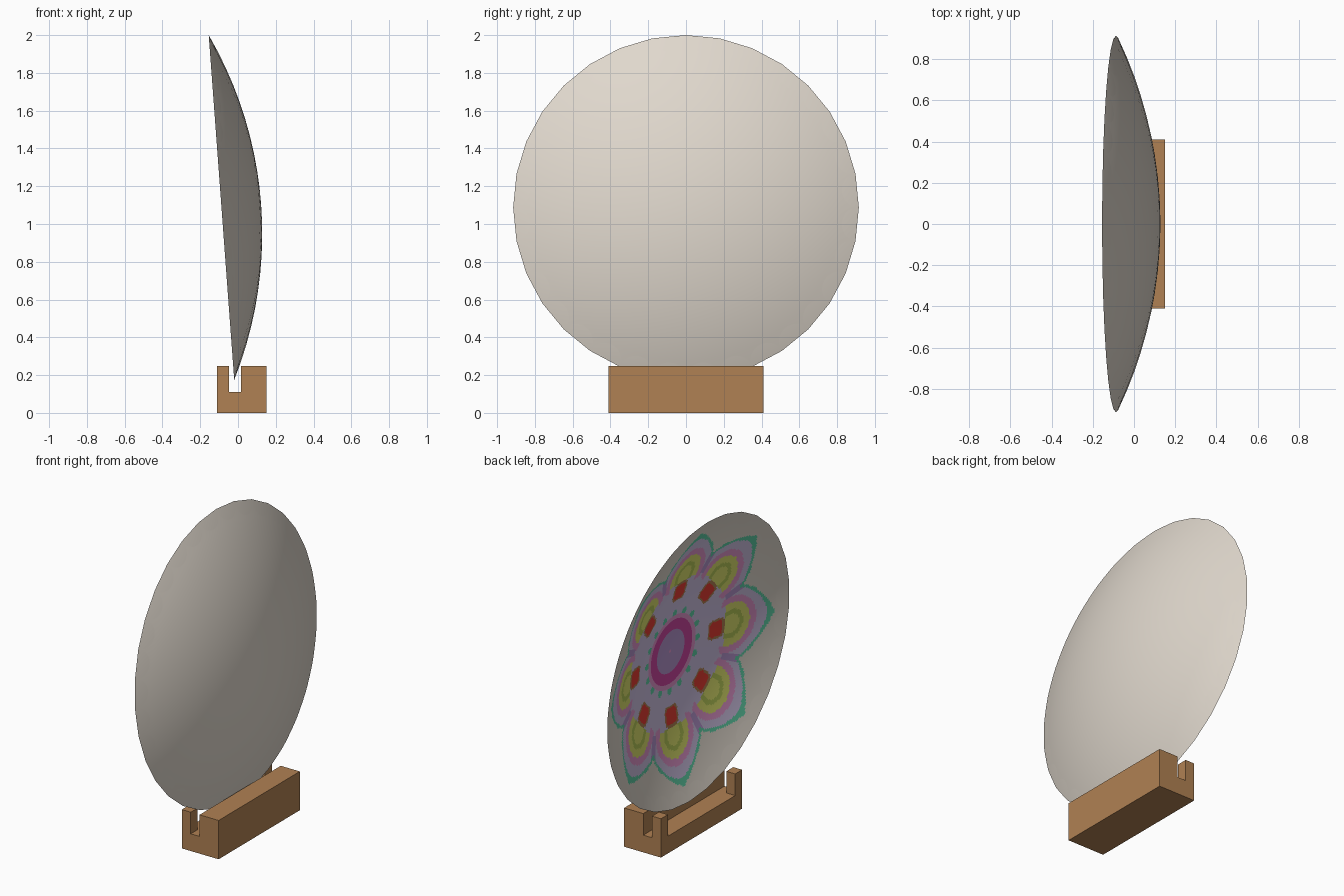
import bpy, bmesh, math
from mathutils import Vector

if "Cube" in bpy.data.objects:
    bpy.data.objects.remove(bpy.data.objects["Cube"])


def material(name, rgb):
    lin = [((c / 255 + 0.055) / 1.055) ** 2.4 for c in rgb]
    m = bpy.data.materials.new(name)
    m.diffuse_color = (*lin, 1)
    m.use_nodes = True
    m.node_tree.nodes["Principled BSDF"].inputs["Base Color"].default_value = m.diffuse_color
    return m


PALETTE = {
    "cream": (224, 216, 205), "lilac": (206, 193, 226), "pink": (226, 150, 204),
    "lime": (222, 226, 110), "olive": (182, 200, 88), "magenta": (205, 70, 160),
    "purple": (180, 148, 204), "red": (232, 60, 50), "teal": (95, 205, 165),
    "wood": (176, 129, 83)}
MATS = {n: material(n, c) for n, c in PALETTE.items()}
NAMES = list(PALETTE)

# Dish placement: tilted rim circle, spherical bowl bulging to +x
RIM_R, SIDES = 0.915, 32
CENTRE = Vector((-0.0875, 0, 1.0875))
SIDE = Vector((0, 1, 0))
UP = Vector((-0.0738, 0, 0.9973))
OUT = Vector((0.9973, 0, 0.0738))


def mandala(r, a):
    """Colour name of the eight-petalled painting at polar position r, a."""
    if r > 0.83:
        return "cream"
    # centre rosette
    for limit, name in ((0.012, "pink"), (0.14, "purple"), (0.205, "magenta"), (0.24, "pink")):
        if r < limit:
            return name
    if r < 0.262 + 0.015 * math.cos(16 * a):
        return "teal" if math.cos(16 * a) > 0.2 else "lilac"
    # fold into one petal
    step = math.pi / 4
    f = abs((a + step / 2) % step - step / 2)
    x, y = r * math.cos(f), r * math.sin(f)
    # red jewels
    jewel = ((x - 0.41) / 0.062) ** 4 + (y / 0.062) ** 4
    if jewel < 0.45:
        return "red"
    if jewel < 1.2 and x < 0.48:
        return "wood"
    # concentric petal arches
    d = math.hypot(x - 0.52, y)
    if x > 0.475:
        if d < 0.065:
            return "lime"
        if d < 0.095:
            return "olive"
        if d < 0.142:
            return "lime"
    if d < 0.185 and x > 0.44 and d > 0.142:
        return "pink"
    if r < 0.50:
        return "lilac"
    tip = max(0, 1 - abs(math.atan2(y, x - 0.52)) / 0.75) ** 1.4
    if d < 0.232 + 0.03 * tip:
        return "purple" if f > 0.36 else "lilac"
    if d < 0.25 + 0.055 * tip:
        return "teal"
    return "cream"


def bowl(name, depth, rings, segs, inside):
    R = (RIM_R ** 2 + depth ** 2) / (2 * depth)
    bm = bmesh.new()

    def point(r, a):
        # keep the rim a regular polygon even on the finely divided inner skin
        w = 2 * math.pi / SIDES
        r *= math.cos(w / 2) / math.cos(a % w - w / 2)
        sag = math.sqrt(R * R - r * r) - (R - depth)
        return CENTRE + SIDE * r * math.cos(a) + UP * r * math.sin(a) + OUT * sag

    hub = bm.verts.new(CENTRE + OUT * depth)
    # tiny offset keeps the modulo stable at polygon corners
    rows = [[bm.verts.new(point(RIM_R * i / rings, 2 * math.pi * j / segs + 1e-6))
             for j in range(segs)] for i in range(1, rings + 1)]
    for i in range(rings):
        for j in range(segs):
            k = (j + 1) % segs
            if i == 0:
                vs = [hub, rows[0][j], rows[0][k]]
            else:
                vs = [rows[i - 1][j], rows[i][j], rows[i][k], rows[i - 1][k]]
            face = bm.faces.new(vs)
            face.smooth = True
            if inside:
                col = mandala(RIM_R * (i + 0.5) / rings, 2 * math.pi * (j + 0.5) / segs)
                face.material_index = NAMES.index(col)
            face.normal_update()
            if (face.normal.dot(OUT) > 0) == inside:
                face.normal_flip()
    me = bpy.data.meshes.new(name)
    bm.to_mesh(me)
    bm.free()
    for n in (NAMES if inside else ["cream"]):
        me.materials.append(MATS[n])
    ob = bpy.data.objects.new(name, me)
    bpy.context.collection.objects.link(ob)


bowl("dish_outer", 0.2105, 10, SIDES, False)
bowl("dish_painted_inside", 0.2005, 92, 320, True)


def box(name, x0, x1, y0, y1, z0, z1):
    bpy.ops.mesh.primitive_cube_add(
        size=1, location=((x0 + x1) / 2, (y0 + y1) / 2, (z0 + z1) / 2))
    ob = bpy.context.object
    ob.name = name
    ob.scale = (x1 - x0, y1 - y0, z1 - z0)
    bpy.ops.object.transform_apply(location=True, rotation=False, scale=True)
    return ob


# Wooden stand: block with a lengthwise slot and an open front between two posts
stand = box("stand", -0.11, 0.15, -0.41, 0.41, 0, 0.248)
cutters = [box("slot_cutter", -0.047, 0.015, -0.6, 0.6, 0.11, 0.5),
           box("opening_cutter", -0.3, -0.02, -0.34, 0.34, 0.11, 0.5)]
for c in cutters:
    c.hide_render = True
    mod = stand.modifiers.new(c.name, "BOOLEAN")
    mod.operation, mod.object, mod.solver = "DIFFERENCE", c, "EXACT"
    bpy.context.view_layer.objects.active = stand
    bpy.ops.object.modifier_apply(modifier=mod.name)
for c in cutters:
    bpy.data.objects.remove(c)
stand.data.materials.clear()
stand.data.materials.append(MATS["wood"])
